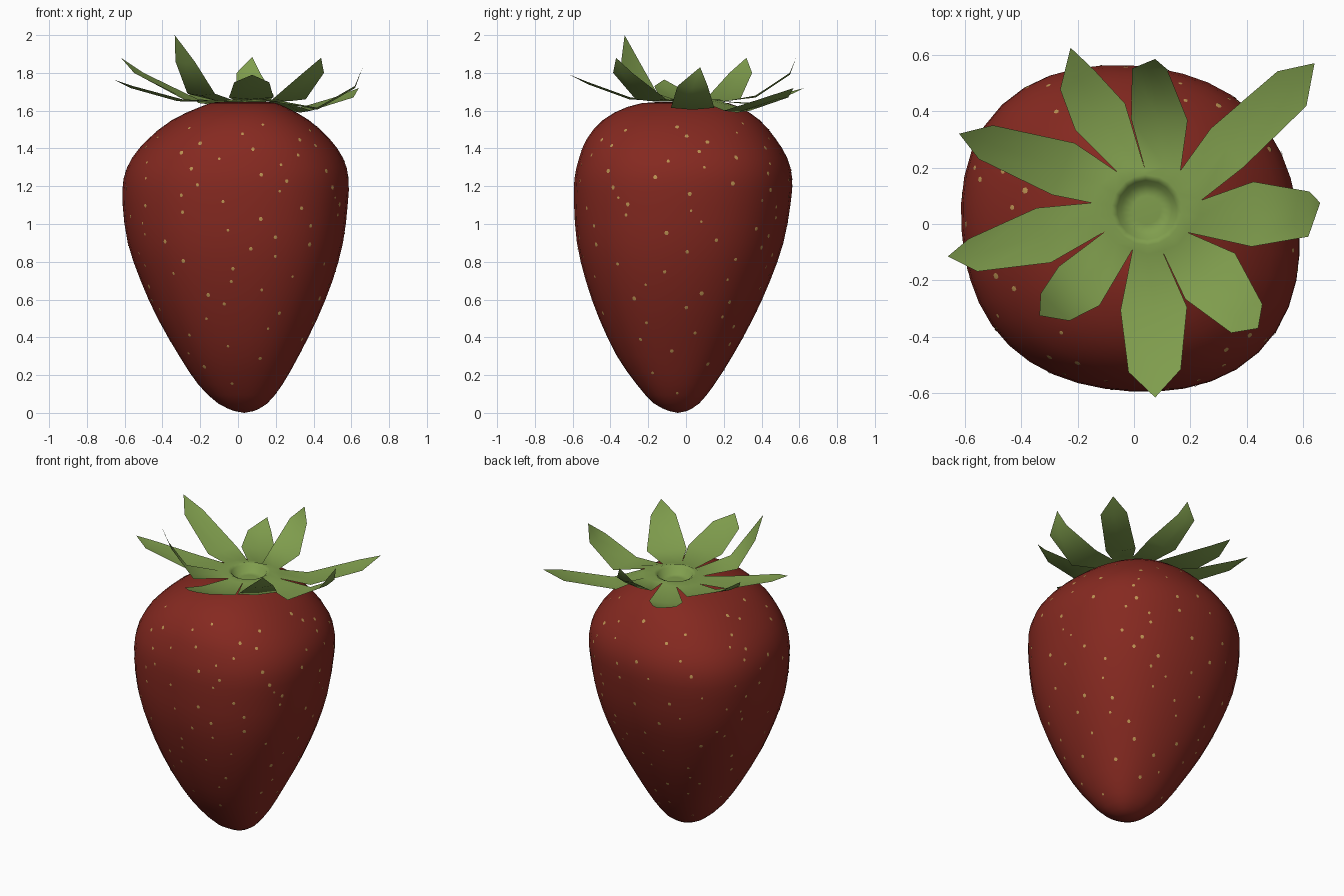
import bpy, bmesh, math, random
from mathutils import Vector
from mathutils.bvhtree import BVHTree

if "Cube" in bpy.data.objects:
    bpy.data.objects.remove(bpy.data.objects["Cube"])

random.seed(4)


def material(name, rgb):
    m = bpy.data.materials.new(name)
    m.diffuse_color = (*rgb, 1)
    m.use_nodes = True
    m.node_tree.nodes["Principled BSDF"].inputs["Base Color"].default_value = m.diffuse_color
    return m


def finish(bm, name, mat):
    me = bpy.data.meshes.new(name)
    bm.to_mesh(me)
    bm.free()
    me.materials.append(mat)
    for p in me.polygons:
        p.use_smooth = True
    ob = bpy.data.objects.new(name, me)
    bpy.context.collection.objects.link(ob)
    return ob


def bridge(bm, a, b):
    n = len(a)
    for i in range(n):
        j = (i + 1) % n
        bm.faces.new((a[i], a[j], b[j], b[i]))


def cap(bm, ring, co, flip=False):
    c = bm.verts.new(co)
    n = len(ring)
    for i in range(n):
        a, b = ring[i], ring[(i + 1) % n]
        bm.faces.new((b, a, c) if flip else (a, b, c))


def spline(rows, steps):
    """Smooth rows of numbers with a Catmull-Rom curve."""
    out = []
    for i in range(len(rows) - 1):
        p0, p1 = rows[max(i - 1, 0)], rows[i]
        p2, p3 = rows[i + 1], rows[min(i + 2, len(rows) - 1)]
        for s in range(steps):
            t = s / steps
            out.append([0.5 * (2 * b + (c - a) * t + (2 * a - 5 * b + 4 * c - d) * t * t
                               + (3 * b - a - 3 * c + d) * t ** 3)
                        for a, b, c, d in zip(p0, p1, p2, p3)])
    return out + [rows[-1]]


red = material("berry red", (0.235, 0.022, 0.0145))
green = material("leaf green", (0.215, 0.34, 0.075))
tan = material("seed tan", (0.50, 0.29, 0.085))

# Berry body: lopsided lathe, each ring given as z, x range, y range
RINGS = [
    (0.01, -.02, .085, -.09, .005), (0.05, -.105, .155, -.17, .07),
    (0.15, -.21, .235, -.26, .15), (0.30, -.31, .32, -.365, .245),
    (0.50, -.425, .42, -.46, .355), (0.70, -.515, .50, -.53, .445),
    (0.90, -.583, .555, -.577, .515), (1.10, -.61, .58, -.592, .552),
    (1.24, -.605, .585, -.59, .562), (1.35, -.56, .555, -.565, .535),
    (1.45, -.475, .485, -.525, .475), (1.55, -.35, .375, -.44, .39),
    (1.62, -.20, .25, -.31, .28), (1.645, -.11, .17, -.16, .18),
    (1.60, -.05, .13, -.04, .14),
]
SEG = 40
bm = bmesh.new()
loops = []
for z, x0, x1, y0, y1 in spline(RINGS, 2):
    ring = []
    for i in range(SEG):
        a = 2 * math.pi * i / SEG
        s = math.sin(2 * a)
        k = 1 + 0.045 * s * s - 0.03 * s
        ring.append(bm.verts.new(((x0 + x1) / 2 + k * (x1 - x0) / 2 * math.cos(a),
                                  (y0 + y1) / 2 + k * (y1 - y0) / 2 * math.sin(a), z)))
    loops.append(ring)
for a, b in zip(loops, loops[1:]):
    bridge(bm, a, b)
cap(bm, loops[0], (0.033, -0.043, 0.0), True)
cap(bm, loops[-1], (0.04, 0.05, 1.57))
bmesh.ops.recalc_face_normals(bm, faces=bm.faces)
tree = BVHTree.FromBMesh(bm)
finish(bm, "berry_body", red)

# Seeds: small flat plates scattered in a spiral over the berry
bm = bmesh.new()
COUNT = 170
for i in range(COUNT):
    z = 0.08 + 1.46 * ((i + 0.5) / COUNT) ** 0.7
    a = i * 2.39996 + random.uniform(-.25, .25)
    d = Vector((math.cos(a), math.sin(a), 0))
    hit, nor, _, _ = tree.ray_cast(Vector((0, -0.02, z)) + d * 2, -d)
    if hit is None:
        continue
    side = Vector((-d.y, d.x, 0))
    side = (side - nor * side.dot(nor)).normalized()
    up = nor.cross(side)
    r = random.uniform(0.007, 0.012)
    ring = [bm.verts.new(hit + nor * 0.0015 + side * r * math.cos(t * math.pi / 3)
                         + up * r * 1.1 * math.sin(t * math.pi / 3)) for t in range(6)]
    cap(bm, ring, hit + nor * 0.003)
finish(bm, "seeds", tan)

# Leafy cap: notch points between leaves, counter-clockwise
NOTCH = [(.19, -.03), (.24, .085), (.165, .19), (.04, .19), (-.06, .185),
         (-.15, .075), (-.10, -.025), (-.005, -.09), (.10, -.095)]
# Leaves: middle (x, y, half width, z), shoulder (same), tip (x, y, z)
LEAVES = [
    ((.42, .035, .115, 1.615), (.62, .035, .08, 1.73), (.66, .075, 1.83)),
    ((.33, .27, .09, 1.60), (.56, .48, .08, 1.67), (.64, .57, 1.72)),
    ((.09, .37, .10, 1.68), (.055, .55, .062, 1.80), (.075, .585, 1.885)),
    ((-.12, .38, .10, 1.64), (-.20, .51, .07, 1.68), (-.225, .625, 1.72)),
    ((-.25, .195, .10, 1.66), (-.525, .29, .065, 1.80), (-.62, .32, 1.88)),
    ((-.32, -.04, .10, 1.66), (-.57, -.11, .06, 1.73), (-.66, -.115, 1.765)),
    ((-.195, -.22, .10, 1.69), (-.28, -.295, .07, 1.86), (-.335, -.325, 2.0)),
    ((.07, -.30, .118, 1.67), (.073, -.52, .093, 1.75), (.075, -.615, 1.79)),
    ((.27, -.185, .12, 1.66), (.40, -.335, .075, 1.80), (.44, -.37, 1.88)),
]
C = Vector((0.045, 0.05, 0))
bm = bmesh.new()
outer = []
N = len(NOTCH)
for i, p in enumerate(NOTCH):
    q = NOTCH[(i + 1) % N]
    mid = C + ((Vector(p) + Vector(q)).to_3d() / 2 - C) * 1.1
    outer.append(bm.verts.new((*p, 1.648)))
    outer.append(bm.verts.new((mid.x, mid.y, 1.65)))
# Round dimple in the middle of the cap
prev = outer
for r, z in ((.125, 1.66), (.105, 1.65), (.09, 1.612), (.05, 1.608)):
    ring = []
    for v in outer:
        d = (Vector((v.co.x, v.co.y, 0)) - C).normalized()
        ring.append(bm.verts.new((C.x + d.x * r, C.y + d.y * r, z)))
    bridge(bm, prev, ring)
    prev = ring
cap(bm, prev, (C.x, C.y, 1.618))
# Leaf blades
for i, (mid, end, tip) in enumerate(LEAVES):
    row = [outer[2 * i], outer[2 * i + 1], outer[(2 * i + 2) % (2 * N)]]
    d = Vector((end[0] - C.x, end[1] - C.y)).normalized()
    for x, y, w, z in (mid, end):
        new = [bm.verts.new((x - d.y * w * s, y + d.x * w * s, z - (0.01 if s == 0 else 0)))
               for s in (-1, 0, 1)]
        for k in (0, 1):
            bm.faces.new((row[k], new[k], new[k + 1], row[k + 1]))
        row = new
    t = bm.verts.new(tip)
    bm.faces.new((row[0], t, row[1]))
    bm.faces.new((row[1], t, row[2]))
finish(bm, "leaf_cap", green)
